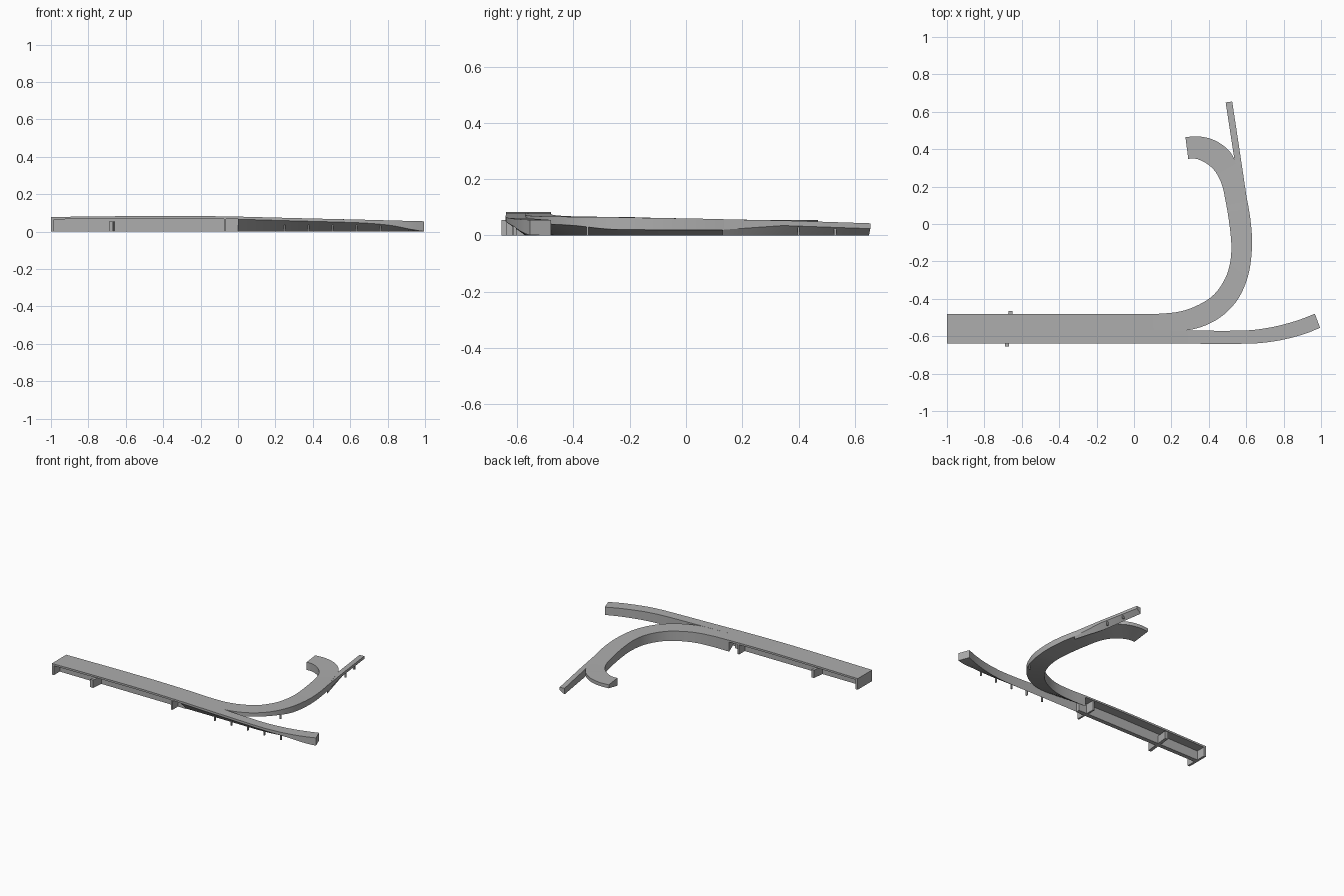
import bpy, bmesh
from mathutils import Vector

cube = bpy.data.objects.get("Cube")
if cube:
    bpy.data.objects.remove(cube, do_unlink=True)

concrete = bpy.data.materials.new("concrete grey")
concrete.use_nodes = True
GREY = (0.42, 0.42, 0.42, 1)
concrete.diffuse_color = GREY
concrete.node_tree.nodes["Principled BSDF"].inputs["Base Color"].default_value = GREY


def finish(name, bm):
    bmesh.ops.recalc_face_normals(bm, faces=bm.faces)
    mesh = bpy.data.meshes.new(name)
    bm.to_mesh(mesh)
    bm.free()
    mesh.materials.append(concrete)
    obj = bpy.data.objects.new(name, mesh)
    bpy.context.collection.objects.link(obj)
    return obj


def smooth_path(stations, steps):
    """Catmull-Rom interpolation of every value in the stations."""
    pts = [Vector(s) for s in stations]
    pts = [pts[0] * 2 - pts[1]] + pts + [pts[-1] * 2 - pts[-2]]
    out = []
    for a, b, c, d in zip(pts, pts[1:], pts[2:], pts[3:]):
        for k in range(steps):
            t = k / steps
            out.append((b * 2 + (c - a) * t + (a * 2 - b * 5 + c * 4 - d) * t**2
                        + (b * 3 - a - c * 3 + d) * t**3) / 2)
    return out + [pts[-2]]


def loft(name, rings):
    """Closed solid through a row of cross-sections."""
    bm = bmesh.new()
    rows = [[bm.verts.new(p) for p in ring] for ring in rings]
    n = len(rows[0])
    for r, s in zip(rows, rows[1:]):
        for i in range(n):
            j = (i + 1) % n
            bm.faces.new((r[i], r[j], s[j], s[i]))
    bm.faces.new(rows[0])
    bm.faces.new(rows[-1])
    obj = finish(name, bm)
    bpy.ops.object.select_all(action='DESELECT')
    bpy.context.view_layer.objects.active = obj
    obj.select_set(True)
    bpy.ops.object.shade_smooth_by_angle(angle=0.5)
    return obj


def ramp(name, stations, steps=4):
    """Outer fascia, tall inner wall and an underside sloping between them."""
    rings = []
    for ox, oy, ix, iy, top, low in smooth_path(stations, steps):
        low = max(low, 0.001)
        rings.append([(ox, oy, top), (ix, iy, top), (ix, iy, 0), (ox, oy, low)])
    return loft(name, rings)


def box(name, x, y, width, depth, height, skew=0):
    """Upright block on the ground, with its back edge shifted by skew."""
    def ring(z):
        return [(x + sx * width / 2 + sy * skew / 2, y + sy * depth / 2, z)
                for sx, sy in ((-1, -1), (1, -1), (1, 1), (-1, 1))]
    return loft(name, [ring(0), ring(height)])


# Main deck: thin cambered slab on a central wall
FRONT, BACK, MID = -0.64, -0.48, -0.56
crown = smooth_path([(-1, 0.078), (-0.65, 0.082), (-0.3, 0.084), (0, 0.08)], 4)


def slab(name, y0, y1, drop, bottom):
    loft(name, [[(x, y0, z - drop), (x, y1, z - drop),
                 (x, y1, bottom(z)), (x, y0, bottom(z))] for x, z in crown])


slab("main_deck", FRONT, BACK, 0, lambda z: z - 0.013)
slab("main_deck_wall", MID - 0.015, MID + 0.015, 0.012, lambda z: 0)

# Cross walls and end abutment
box("end_abutment", -0.992, MID, 0.016, 0.16, 0.07)
box("skewed_pier", -0.67, MID, 0.022, 0.19, 0.055, skew=0.02)
box("inner_pier", -0.07, MID, 0.012, 0.155, 0.069)

# Ramp that carries straight on: outer x, y, inner x, y, top, fascia bottom
ramp("straight_ramp", [
    (0, FRONT, 0, -0.57, 0.08, 0.066),
    (0.27, FRONT, 0.27, -0.57, 0.073, 0.058),
    (0.6, FRONT, 0.57, -0.57, 0.065, 0.049),
    (0.73, -0.63, 0.7, -0.558, 0.062, 0.042),
    (0.83, -0.611, 0.8, -0.537, 0.059, 0.031),
    (0.92, -0.585, 0.89, -0.51, 0.057, 0.013),
    (0.995, -0.555, 0.967, -0.48, 0.055, 0)])

# Ramp that curves away and ends in a tight loop
ramp("curved_ramp", [
    (0, -0.57, 0, BACK, 0.08, 0.064),
    (0.14, -0.57, 0.13, BACK, 0.076, 0.057),
    (0.27, -0.57, 0.25, -0.467, 0.072, 0.05),
    (0.38, -0.543, 0.35, -0.43, 0.069, 0.043),
    (0.48, -0.485, 0.43, -0.375, 0.067, 0.04),
    (0.56, -0.395, 0.488, -0.29, 0.066, 0.035),
    (0.612, -0.27, 0.515, -0.2, 0.065, 0.022),
    (0.631, -0.12, 0.52, -0.1, 0.062, 0.02),
    (0.623, 0.02, 0.507, 0.02, 0.06, 0.02),
    (0.6, 0.15, 0.49, 0.12, 0.057, 0.02),
    (0.57, 0.25, 0.47, 0.21, 0.055, 0.022),
    (0.537, 0.345, 0.435, 0.28, 0.054, 0.025),
    (0.5, 0.4, 0.39, 0.322, 0.054, 0.03),
    (0.43, 0.448, 0.345, 0.345, 0.054, 0.03),
    (0.35, 0.468, 0.315, 0.35, 0.054, 0.03),
    (0.275, 0.465, 0.29, 0.348, 0.054, 0.03)])

# Narrow spur that leaves the curve tangentially
ramp("spur_ramp", [
    (0.604, 0.13, 0.603, 0.13, 0.057, 0.02),
    (0.572, 0.345, 0.537, 0.345, 0.053, 0.035),
    (0.525, 0.655, 0.49, 0.65, 0.043, 0.024)], steps=1)

# Small posts under the ramps
for i in range(5):
    box("straight_ramp_post", 0.25 + 0.128 * i, -0.613 + 0.004 * max(0, i - 3),
        0.008, 0.012, 0.035)
for x, y in ((0.575, -0.35), (0.557, 0.4), (0.534, 0.53)):
    box("curved_ramp_post", x, y, 0.012, 0.008, 0.03)
